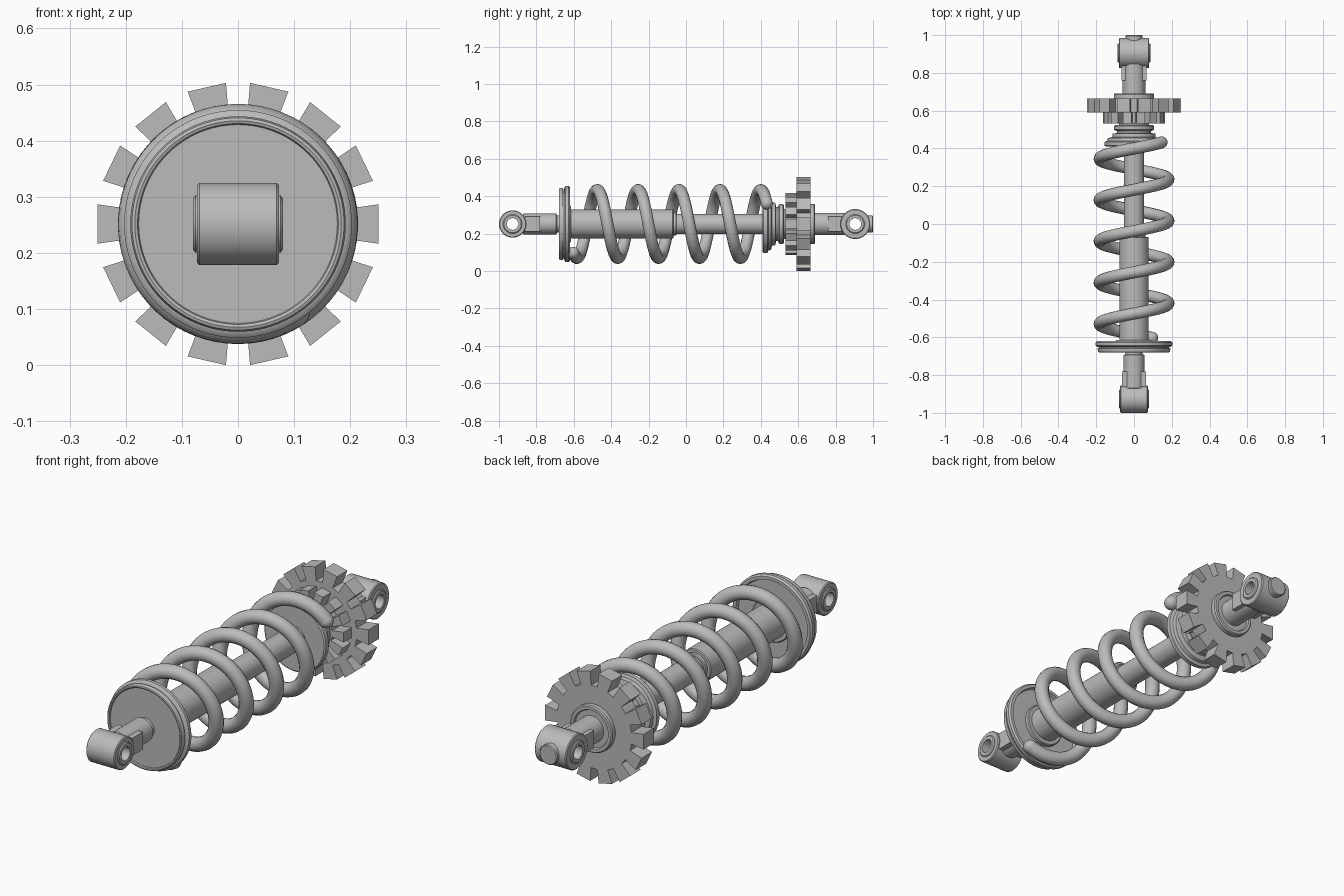
import bpy, bmesh, math
from mathutils import Matrix, Vector

cube = bpy.data.objects.get("Cube")
if cube:
    bpy.data.objects.remove(cube, do_unlink=True)

CZ = 0.2515  # height of the main axis

grey = bpy.data.materials.new("plain grey")
grey.use_nodes = True
grey.diffuse_color = (0.5, 0.5, 0.5, 1)
grey.node_tree.nodes["Principled BSDF"].inputs["Base Color"].default_value = (0.5, 0.5, 0.5, 1)


def finish(obj, smooth=True):
    bpy.ops.object.select_all(action='DESELECT')
    obj.select_set(True)
    bpy.context.view_layer.objects.active = obj
    if smooth:
        bpy.ops.object.shade_smooth_by_angle(angle=math.radians(35))
    return obj


def add_mesh(name, bm, smooth=True):
    bmesh.ops.remove_doubles(bm, verts=bm.verts, dist=1e-5)
    bmesh.ops.recalc_face_normals(bm, faces=bm.faces)
    mesh = bpy.data.meshes.new(name)
    bm.to_mesh(mesh)
    bm.free()
    mesh.materials.append(grey)
    obj = bpy.data.objects.new(name, mesh)
    bpy.context.collection.objects.link(obj)
    return finish(obj, smooth)


def lathe(name, profile, axis='Y', y=0, closed=False, steps=64):
    """Revolve (distance along axis, radius) points about the main axis or a cross axis."""
    bm = bmesh.new()
    if axis == 'Y':
        pts = [Vector((r, a + y, CZ)) for a, r in profile]
        direction = (0, 1, 0)
    else:
        pts = [Vector((a, y + r, CZ)) for a, r in profile]
        direction = (1, 0, 0)
    verts = [bm.verts.new(p) for p in pts]
    edges = [bm.edges.new(pair) for pair in zip(verts, verts[1:])]
    if closed:
        edges.append(bm.edges.new((verts[-1], verts[0])))
    bmesh.ops.spin(bm, geom=verts + edges, cent=(0, y, CZ), axis=direction,
                   angle=math.tau, steps=steps, use_merge=False)
    return add_mesh(name, bm)


def rod(name, y0, y1, radius, chamfer=0.004):
    c = chamfer
    return lathe(name, [(y0, 0), (y0, radius - c), (y0 + c, radius),
                        (y1 - c, radius), (y1, radius - c), (y1, 0)])


def box(name, size, y):
    bm = bmesh.new()
    bmesh.ops.create_cube(bm, size=1, matrix=Matrix.Translation((0, y, CZ)) @ Matrix.Diagonal((*size, 1)))
    return add_mesh(name, bm, smooth=False)


def gear(name, y0, y1, root, outer, teeth=14, half=0.139):
    """Flat toothed wheel with radial tooth flanks."""
    bm = bmesh.new()
    ring = []
    step = math.tau / teeth
    for i in range(teeth):
        a = i * step
        for angle, r in ((a - half, root), (a - half, outer), (a + half, outer),
                         (a + half, root), (a + step / 2, root)):
            ring.append(bm.verts.new((r * math.cos(angle), y0, CZ + r * math.sin(angle))))
    face = bm.faces.new(ring)
    new = bmesh.ops.extrude_face_region(bm, geom=[face])["geom"]
    bmesh.ops.translate(bm, vec=(0, y1 - y0, 0),
                        verts=[v for v in new if isinstance(v, bmesh.types.BMVert)])
    return add_mesh(name, bm, smooth=False)


def eye(name, y, radius, half, bore=0.031):
    """Cross-drilled mounting eye with a bushing through it."""
    c = 0.004
    lathe(name, [(-half, bore), (-half, radius - c), (c - half, radius),
                 (half - c, radius), (half, radius - c), (half, bore)], 'X', y, True)
    w = half + 0.007
    lathe(name + "_bushing", [(-w, bore), (-w, 0.046), (0.004 - w, 0.051),
                              (w - 0.004, 0.051), (w, 0.046), (w, bore)], 'X', y, True)


# Front mount
eye("front_eye", -0.927, 0.073, 0.073)
rod("front_stem", -0.872, -0.69, 0.055)
box("front_stem_flats", (0.128, 0.08, 0.08), -0.82)
rod("front_neck", -0.70, -0.66, 0.046)

# Front spring plate with raised lip and grooved rim
lathe("front_spring_plate", [
    (-0.672, 0), (-0.672, 0.177), (-0.678, 0.179), (-0.68, 0.184), (-0.678, 0.189),
    (-0.668, 0.192), (-0.658, 0.192), (-0.657, 0.185), (-0.652, 0.185), (-0.65, 0.196),
    (-0.643, 0.203), (-0.628, 0.203), (-0.62, 0.196), (-0.62, 0.182), (-0.635, 0.178),
    (-0.635, 0)], steps=96)
rod("tube_collar", -0.64, -0.615, 0.098)

# Damper
rod("damper_tube", -0.64, -0.068, 0.078)
rod("rod_seal", -0.08, -0.05, 0.062)
rod("damper_rod", -0.06, 0.60, 0.054)

# Spring
START, SWEEP, COIL_R, WIRE = math.radians(-58), math.radians(1705), 0.182, 0.032
Y0, Y1 = -0.603, 0.432
N = 300
points = []
for i in range(N + 1):
    t = i / N
    a = START - SWEEP * t
    points.append(Vector((COIL_R * math.cos(a), Y0 + (Y1 - Y0) * t, CZ + COIL_R * math.sin(a))))
curve = bpy.data.curves.new("spring", 'CURVE')
curve.dimensions = '3D'
curve.bevel_depth = WIRE
curve.bevel_resolution = 5
spline = curve.splines.new('POLY')
spline.points.add(N)
for p, co in zip(spline.points, points):
    p.co = (*co, 1)
curve.materials.append(grey)
spring = bpy.data.objects.new("spring", curve)
bpy.context.collection.objects.link(spring)
finish(spring, smooth=False)
bpy.ops.object.convert(target='MESH')
finish(bpy.context.object)
for label, p in (("front", points[0]), ("rear", points[-1])):
    bm = bmesh.new()
    bmesh.ops.create_uvsphere(bm, u_segments=24, v_segments=12, radius=WIRE,
                              matrix=Matrix.Translation(p))
    add_mesh("spring_end_" + label, bm)

# Rear spring seat and stepped collars
lathe("rear_spring_seat", [
    (0.41, 0), (0.41, 0.15), (0.415, 0.156), (0.435, 0.156), (0.44, 0.142), (0.455, 0.138),
    (0.46, 0.115), (0.478, 0.113), (0.482, 0.09), (0.492, 0.09), (0.495, 0.1),
    (0.5, 0.106), (0.518, 0.106), (0.523, 0.1), (0.523, 0.08), (0.60, 0.08), (0.60, 0)])

# Adjuster wheels
gear("small_adjuster_wheel", 0.532, 0.592, 0.105, 0.166)
gear("large_adjuster_wheel", 0.59, 0.665, 0.19, 0.2524)
lathe("rear_hub", [(0.65, 0), (0.65, 0.107), (0.685, 0.107), (0.69, 0.102),
                   (0.69, 0.088), (0.682, 0.084), (0.682, 0)])

# Rear mount
rod("rear_stem", 0.67, 0.85, 0.06)
box("rear_stem_flats", (0.13, 0.09, 0.08), 0.805)
eye("rear_eye", 0.905, 0.08, 0.08)
rod("rear_plug", 0.955, 1.0, 0.045)
